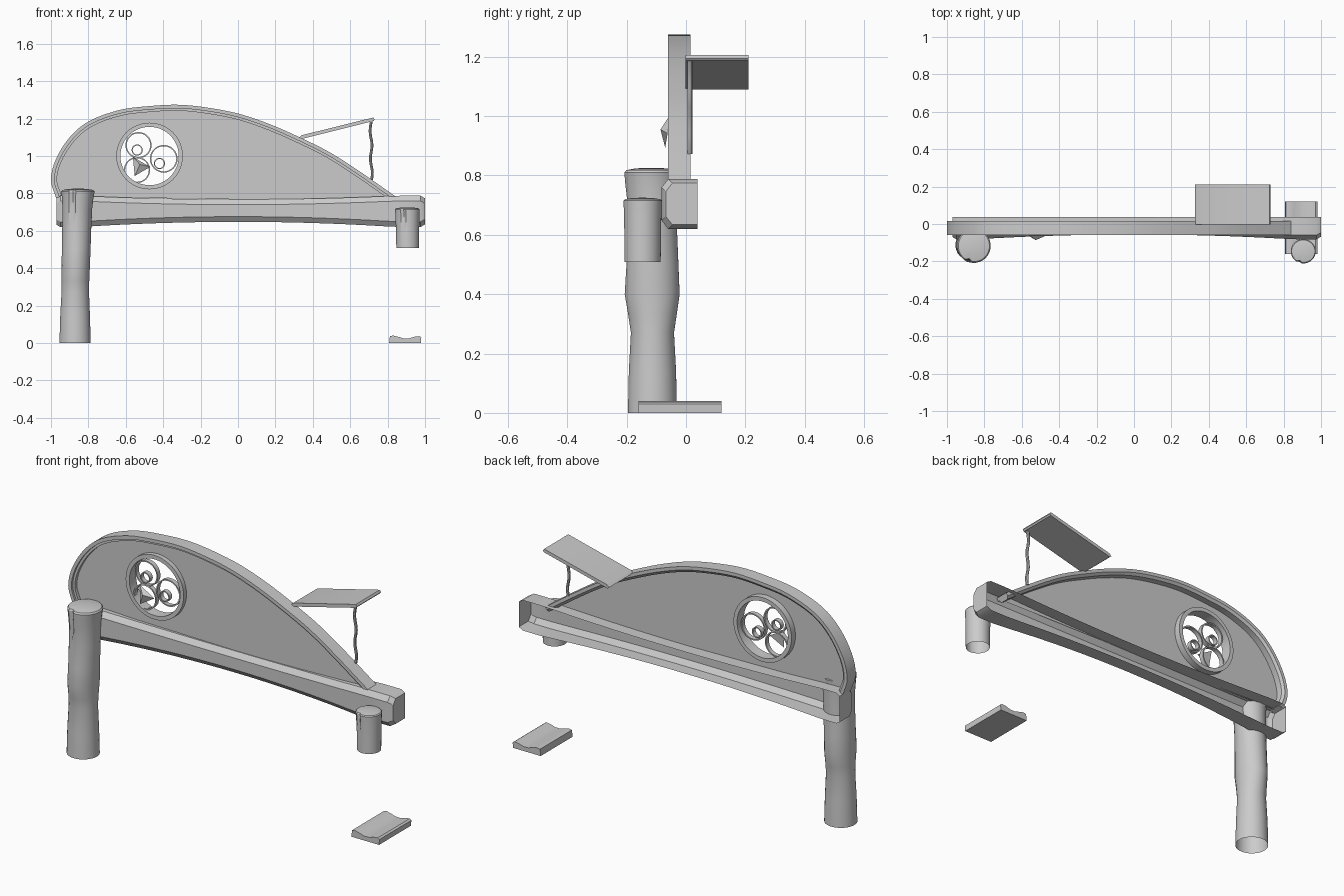
import bpy, bmesh, math
from mathutils import Vector

if "Cube" in bpy.data.objects:
    bpy.data.objects.remove(bpy.data.objects["Cube"])

def make(name, verts, faces, smooth=30):
    me = bpy.data.meshes.new(name)
    me.from_pydata(verts, [], faces)
    bm = bmesh.new()
    bm.from_mesh(me)
    bmesh.ops.recalc_face_normals(bm, faces=bm.faces)
    bm.to_mesh(me)
    bm.free()
    ob = bpy.data.objects.new(name, me)
    bpy.context.collection.objects.link(ob)
    bpy.ops.object.select_all(action='DESELECT')
    ob.select_set(True)
    bpy.context.view_layer.objects.active = ob
    bpy.ops.object.shade_smooth_by_angle(angle=math.radians(smooth))
    return ob

def loft(name, rings, closed=True, cap_start=False, cap_end=False, loop=False):
    n = len(rings[0])
    verts = [v for r in rings for v in r]
    faces = []
    m = len(rings)
    for i in range(m if loop else m - 1):
        a, b = i * n, ((i + 1) % m) * n
        for j in range(n if closed else n - 1):
            k = (j + 1) % n
            faces.append((a + j, a + k, b + k, b + j))
    if cap_start:
        faces.append(tuple(range(n)))
    if cap_end:
        faces.append(tuple(range((m - 1) * n, m * n)))
    return make(name, verts, faces)

def spline(pts, sub=4):
    # Catmull-Rom through the points
    p = [Vector(q) for q in pts]
    p = [2 * p[0] - p[1]] + p + [2 * p[-1] - p[-2]]
    out = []
    for i in range(1, len(p) - 2):
        a, b, c, d = p[i - 1:i + 3]
        for s in range(sub):
            t = s / sub
            out.append(0.5 * (2 * b + (c - a) * t + (2 * a - 5 * b + 4 * c - d) * t * t
                              + (3 * b - a - 3 * c + d) * t ** 3))
    return out + [p[-2]]

def ring(name, cx, cz, r0, r1, y0, y1, n=32):
    # flat hoop whose axis runs along y
    rings = []
    for i in range(n):
        a = 2 * math.pi * i / n
        rings.append([(cx + r * math.cos(a), y, cz + r * math.sin(a))
                      for r, y in ((r1, y0), (r0, y0), (r0, y1), (r1, y1))])
    return loft(name, rings, loop=True)

# Arched rim with a stepped front moulding
arch = spline([(-.972, .775), (-1, .87), (-.975, .98), (-.90, 1.10), (-.795, 1.187),
               (-.634, 1.246), (-.473, 1.267), (-.313, 1.274), (-.152, 1.257), (.008, 1.225),
               (.17, 1.17), (.33, 1.10), (.49, 1.02), (.65, .918), (.855, .775)])

def inset(d):
    out = []
    for i, p in enumerate(arch):
        t = (arch[min(i + 1, len(arch) - 1)] - arch[max(i - 1, 0)]).normalized()
        out.append(p + Vector((t.y, -t.x)) * d)
    return out

section = [(0, -.06), (.019, -.06), (.019, -.048), (.032, -.048), (.032, .005), (.018, .015), (0, .015)]
lines = [(inset(d), y) for d, y in section]
loft("arch_rim", [[(l[i].x, y, l[i].y) for l, y in lines] for i in range(len(arch))],
     cap_start=True, cap_end=True)

# Panel inside the rim with a round opening
WX, WZ = -.473, 1.0
bm = bmesh.new()
outer = [(p.x, p.y) for p in inset(.025)]
hole = [(WX + .162 * math.cos(2 * math.pi * i / 48), WZ + .162 * math.sin(2 * math.pi * i / 48))
        for i in range(48)]
for pts in (outer, hole):
    vs = [bm.verts.new((x, -.03, z)) for x, z in pts]
    for i in range(len(vs)):
        bm.edges.new((vs[i - 1], vs[i]))
bmesh.ops.triangle_fill(bm, use_beauty=True, edges=bm.edges[:], normal=(0, -1, 0))
me = bpy.data.meshes.new("arch_panel")
bm.to_mesh(me)
bm.free()
bpy.context.collection.objects.link(bpy.data.objects.new("arch_panel", me))

# Round window: frame, three hoops, two small hoops and a spike
ring("window_frame", WX, WZ, .156, .178, -.055, .005, 48)
for i, (x, z, r) in enumerate([(-.532, 1.058, .07), (-.397, .985, .074), (-.54, .925, .07)]):
    ring(f"window_hoop_{i}", x, z, r - .007, r, -.045, -.02)
for i, (x, z) in enumerate([(-.539, 1.032), (-.42, .96)]):
    ring(f"window_small_hoop_{i}", x, z, .024, .03, -.045, -.02, 20)
make("window_spike", [(-.562, -.06, .995), (-.47, -.062, .942), (-.552, -.07, .893),
                      (-.525, -.086, .955)], [(0, 1, 3), (1, 2, 3), (2, 0, 3), (0, 2, 1)])

# Beam: channel with chamfered front, bowed slimmer in the middle, open at the back
def beam_ring(x, shrink=0.0):
    k = min(1, abs(x) / .85) ** 2
    t, b, f = .768 + .02 * k - shrink, .648 - .028 * k + shrink, -.056 - .026 * k + shrink
    return [(x, .038, t), (x, f + .022, t), (x, f, t - .028), (x, f, b + .028),
            (x, f + .022, b), (x, .038, b)]

xs = [-.95 + 1.925 * i / 20 for i in range(21)]
loft("beam", [beam_ring(-.97, .012)] + [beam_ring(x) for x in xs] + [beam_ring(1.0, .014)],
     closed=False, cap_start=True, cap_end=True)

# Log posts: stations are z, centre x, centre y, radius x, radius y; open underneath
def post(name, stations, dome, n=28):
    rings = []
    for s, (z, cx, cy, rx, ry) in enumerate(stations):
        row = []
        for j in range(n):
            a = 2 * math.pi * j / n - math.pi / 2 - .35
            # split in the bark near the top
            k = .84 if j == 0 and s >= len(stations) - 3 else 1
            row.append((cx + rx * k * math.cos(a), cy + ry * k * math.sin(a), z))
        rings.append(row)
    loft(name, rings + dome_rings(rings[-1], stations[-1], dome), cap_end=True)

def dome_rings(last, st, h):
    c = Vector((st[1], st[2], st[0]))
    return [[tuple(c + (Vector(v) - c) * f + Vector((0, 0, h * g))) for v in last]
            for f, g in ((.93, .5), (.6, .85), (.2, 1))]

post("tall_post", [(0, -.871, -.113, .084, .083), (.14, -.871, -.113, .08, .08),
                   (.27, -.870, -.113, .074, .073), (.33, -.869, -.113, .074, .082),
                   (.40, -.868, -.114, .076, .093), (.50, -.865, -.113, .077, .088),
                   (.62, -.862, -.113, .078, .083), (.72, -.859, -.114, .08, .085),
                   (.78, -.857, -.117, .085, .089), (.81, -.856, -.117, .09, .091)], .016)
post("short_post", [(.508, .907, -.146, .061, .061), (.60, .907, -.146, .062, .062),
                    (.655, .906, -.146, .064, .063), (.69, .906, -.146, .065, .064),
                    (.715, .905, -.146, .067, .065)], .01)

# Ground slab with a dipped top
slab = [(.808, 0), (.978, 0), (.98, .03), (.97, .037), (.945, .034), (.915, .025), (.885, .025),
        (.855, .034), (.83, .04), (.812, .037)]
loft("ground_slab", [[(x, y, z) for x, z in slab] for y in (-.16, .12)], cap_start=True, cap_end=True)

# Tilted awning board
board = [(.325, 1.098), (.335, 1.09), (.725, 1.187), (.731, 1.195), (.724, 1.206), (.34, 1.111)]
loft("awning_board", [[(x, y, z) for x, z in board] for y in (-.002, .21)],
     cap_start=True, cap_end=True)

# Crooked stick holding up the awning
stick = []
for i in range(13):
    z = .873 + .312 * i / 12
    x = .714 + .005 * math.sin(i * 1.1) - .004 * i / 12
    stick.append([(x + .0075 * math.cos(j * math.pi / 4), .013 + .0085 * math.sin(j * math.pi / 4), z)
                  for j in range(8)])
loft("awning_stick", stick, cap_start=True, cap_end=True)
